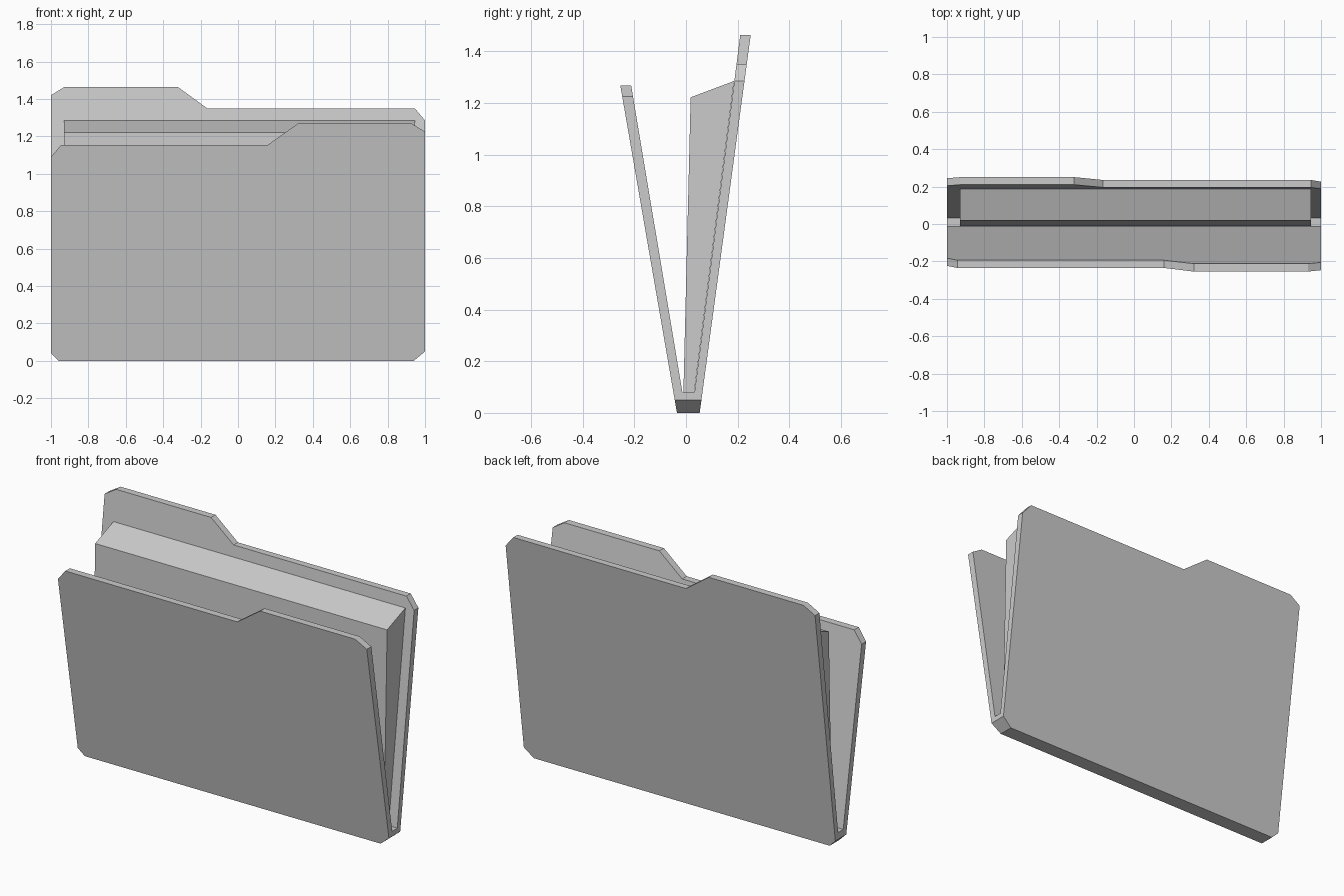
import bpy, bmesh

if "Cube" in bpy.data.objects:
    bpy.data.objects.remove(bpy.data.objects["Cube"])


def make_object(name, bm):
    bmesh.ops.recalc_face_normals(bm, faces=bm.faces)
    mesh = bpy.data.meshes.new(name)
    bm.to_mesh(mesh)
    bm.free()
    obj = bpy.data.objects.new(name, mesh)
    bpy.context.collection.objects.link(obj)
    return obj


# Upper outlines (x, z) of both covers, left to right
FRONT_TOP = [(-1, 1.09), (-0.945, 1.155), (0.16, 1.155), (0.32, 1.268),
             (0.93, 1.268), (1, 1.225)]
BACK_TOP = [(-1, 1.42), (-0.93, 1.463), (-0.32, 1.463), (-0.165, 1.35),
            (0.945, 1.35), (1, 1.285)]
# Clipped bottom corners and trough ends shared by both covers
LEFT = [(-0.96, 0), (-1, 0.04)]
RIGHT = [(1, 0.05), (0.94, 0)]
TROUGH = 0.08


def add_cover(bm, top, outer_y, inner_y):
    """Leaning cover; returns its outer and inner vertex loops."""
    outer = [bm.verts.new((x, outer_y(z), z)) for x, z in LEFT + top + RIGHT]
    inner_pts = [(-1, TROUGH)] + top + [(1, TROUGH)]
    inner = [bm.verts.new((x, inner_y(z), z)) for x, z in inner_pts]
    bm.faces.new(outer)
    bm.faces.new(inner)
    rim = outer[1:-1]
    for i in range(len(inner) - 1):
        bm.faces.new((rim[i], rim[i + 1], inner[i + 1], inner[i]))
    return outer, inner


# Folder: two leaning covers joined by a spine
bm = bmesh.new()
fo, fi = add_cover(bm, FRONT_TOP,
                   lambda z: -0.035 - 0.173 * z,
                   lambda z: -0.014 - 0.167 * (z - TROUGH))
bo, bi = add_cover(bm, BACK_TOP,
                   lambda z: 0.053 + 0.135 * z,
                   lambda z: 0.033 + 0.128 * (z - TROUGH))
for a, b in ((0, 1), (-1, -2), (0, -1)):      # corner clips and underside
    bm.faces.new((fo[a], fo[b], bo[b], bo[a]))
for k, e in ((1, 0), (-2, -1)):               # spine ends
    bm.faces.new((fo[k], bo[k], bi[e], fi[e]))
bm.faces.new((fi[0], fi[-1], bi[-1], bi[0]))  # trough floor
make_object("folder", bm)

# Paper stack: wedge resting against the back cover
bm = bmesh.new()
section = [(-0.01, 0.081), (0.032, 0.081), (0.186, 1.285), (0.018, 1.222)]
face = bm.faces.new([bm.verts.new((-0.93, y, z)) for y, z in section])
ext = bmesh.ops.extrude_face_region(bm, geom=[face])
new = [v for v in ext["geom"] if isinstance(v, bmesh.types.BMVert)]
bmesh.ops.translate(bm, verts=new, vec=(1.875, 0, 0))
if len(bm.faces) == 5:
    bm.faces.new([v for v in face.verts])
make_object("paper_stack", bm)
